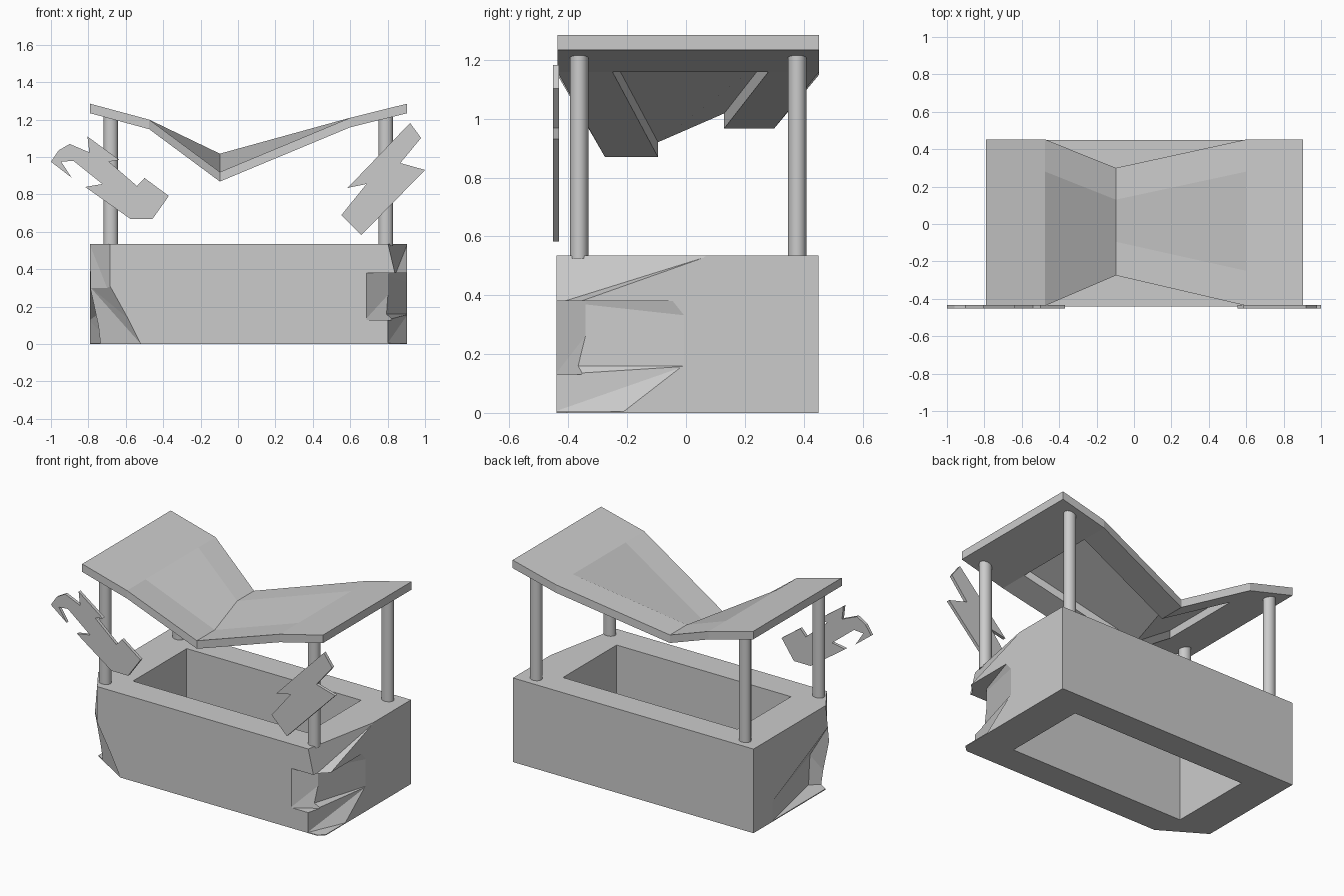
import bpy, bmesh
from mathutils import Matrix

if "Cube" in bpy.data.objects:
    bpy.data.objects.remove(bpy.data.objects["Cube"])


def make_object(name, bm):
    mesh = bpy.data.meshes.new(name)
    bm.to_mesh(mesh)
    bm.free()
    ob = bpy.data.objects.new(name, mesh)
    bpy.context.collection.objects.link(ob)
    return ob


def box(name, lo, hi):
    bm = bmesh.new()
    size = [b - a for a, b in zip(lo, hi)]
    mid = [(a + b) / 2 for a, b in zip(lo, hi)]
    bmesh.ops.create_cube(bm, size=1, matrix=Matrix.Translation(mid) @ Matrix.Diagonal((*size, 1)))
    return make_object(name, bm)


def hull(name, points):
    bm = bmesh.new()
    for p in points:
        bm.verts.new(p)
    bmesh.ops.convex_hull(bm, input=bm.verts)
    loose = [v for v in bm.verts if not v.link_faces]
    bmesh.ops.delete(bm, geom=loose, context='VERTS')
    bmesh.ops.recalc_face_normals(bm, faces=bm.faces)
    return make_object(name, bm)


def cut(target, cutter):
    mod = target.modifiers.new("cut", 'BOOLEAN')
    mod.operation, mod.solver, mod.object = 'DIFFERENCE', 'EXACT', cutter
    bpy.context.view_layer.objects.active = target
    bpy.ops.object.modifier_apply(modifier=mod.name)
    bpy.data.objects.remove(cutter)


# Stall counter: open rectangular ring
FRONT, LEFT, RIGHT, HEIGHT = -0.44, -0.79, 0.903, 0.535
counter = box("counter", (LEFT, FRONT, 0), (RIGHT, 0.45, HEIGHT))
cut(counter, box("well_cutter", (-0.557, -0.26, -0.1), (0.67, 0.28, 0.7)))


def chip_corner(edge, *levels):
    """Break off a front corner; each level gives z, the x reached on the front and the y reached on the side."""
    out = 1 if edge > 0 else -1
    points = []
    for z, x, y in levels:
        points += [(x, FRONT - 0.005, z), (edge + out * 0.005, y, z), (edge + out * 0.05, FRONT - 0.06, z)]
    cut(counter, hull("chip_cutter", points))


# Left front corner: upright bevel, widening towards the ground, then an undercut above a thin lip
chip_corner(LEFT, (0.54, -0.68, -0.27), (0.25, -0.68, -0.31))
chip_corner(LEFT, (0.31, -0.68, -0.31), (0.13, -0.58, -0.29), (-0.01, -0.51, -0.27))
cut(counter, hull("undercut_cutter", [(-0.795, 0.28, 0.006), (-0.795, 0.28, 0.127), (-0.795, -0.30, 0.40),
                                      (-0.69, -0.26, 0.2), (-0.68, -0.26, 0.006), (-0.795, -0.36, 0.006)]))
# Right front corner: top, front notch, side notch, bottom, tip
chip_corner(RIGHT, (0.54, 0.80, 0.1), (0.48, 0.82, -0.25), (0.37, 0.84, -0.38))
chip_corner(RIGHT, (0.38, 0.68, -0.25), (0.13, 0.68, -0.30))
chip_corner(RIGHT, (0.38, 0.77, -0.03), (0.33, 0.77, 0.01), (0.16, 0.77, 0.01), (0.13, 0.80, -0.15))
chip_corner(RIGHT, (0.16, 0.80, 0.0), (0.005, 0.80, -0.2))
chip_corner(RIGHT, (0.05, 0.86, -0.40), (-0.01, 0.86, -0.40))

# Four posts
for side, x in (("left", -0.68), ("right", 0.79)):
    for end, y in (("front", -0.363), ("back", 0.378)):
        bm = bmesh.new()
        m = Matrix.Translation((x, y, 0.87)) @ Matrix.Diagonal((0.038, 0.032, 1, 1))
        bmesh.ops.create_cone(bm, cap_ends=True, segments=20, radius1=1, radius2=1, depth=0.69, matrix=m)
        for f in bm.faces:
            f.smooth = len(f.verts) == 4
        for e in bm.edges:
            e.smooth = all(f.smooth for f in e.link_faces)
        make_object(f"{end}_{side}_post", bm)

# Sagging roof: thick frame, thin sheet over the middle
END = (-0.437, -0.25, 0.28, 0.452)
DIP = (-0.275, -0.095, 0.13, 0.30)
columns = [(LEFT, END, (1.285,) * 4), (-0.475, END, (1.20,) * 4),
           (-0.097, DIP, (0.92, 0.92, 1.018, 1.018)),
           (0.60, END, (1.21,) * 4), (RIGHT, END, (1.285,) * 4)]
bm = bmesh.new()
top = [[bm.verts.new((x, y, z)) for y, z in zip(ys, zs)] for x, ys, zs in columns]
low = [[bm.verts.new((x, y, z - 0.051)) for y, z in zip(ys, zs)] for x, ys, zs in columns]
for i in range(4):
    for j in range(3):
        ring = [(i, j), (i + 1, j), (i + 1, j + 1), (i, j + 1)]
        bm.faces.new([top[a][b] for a, b in ring])
        if not (j == 1 and i in (1, 2)):
            bm.faces.new([low[a][b] for a, b in reversed(ring)])


def wall(loop):
    for (a, b), (c, d) in zip(loop, loop[1:] + loop[:1]):
        bm.faces.new((low[a][b], low[c][d], top[c][d], top[a][b]))


def rim(i0, i1, j0, j1):
    return ([(i, j0) for i in range(i0, i1)] + [(i1, j) for j in range(j0, j1)]
            + [(i, j1) for i in range(i1, i0, -1)] + [(i0, j) for j in range(j1, j0, -1)])


wall(rim(0, 4, 0, 3))
wall(rim(1, 3, 1, 2)[::-1])
make_object("roof", bm)


# Flat splintered boards hanging in front
def board(name, outline):
    bm = bmesh.new()
    face = bm.faces.new([bm.verts.new((x, -0.452, z - 0.005)) for x, z in outline])
    new = bmesh.ops.extrude_face_region(bm, geom=[face])["geom"]
    bmesh.ops.translate(bm, vec=(0, 0.02, 0), verts=[v for v in new if isinstance(v, bmesh.types.BMVert)])
    bmesh.ops.recalc_face_normals(bm, faces=bm.faces)
    make_object(name, bm)


board("left_board", [(-1.0, 0.98), (-0.96, 1.04), (-0.90, 1.075), (-0.795, 1.03), (-0.805, 1.115),
                     (-0.635, 0.99), (-0.69, 0.98), (-0.54, 0.85), (-0.50, 0.893), (-0.37, 0.797),
                     (-0.457, 0.674), (-0.575, 0.674), (-0.817, 0.845), (-0.725, 0.861),
                     (-0.88, 0.985), (-0.945, 0.98), (-0.89, 0.895)])
board("right_board", [(0.920, 1.187), (0.979, 1.107), (0.868, 0.973), (1.0, 0.936),
                      (0.66, 0.588), (0.553, 0.695), (0.687, 0.861), (0.586, 0.84)])
